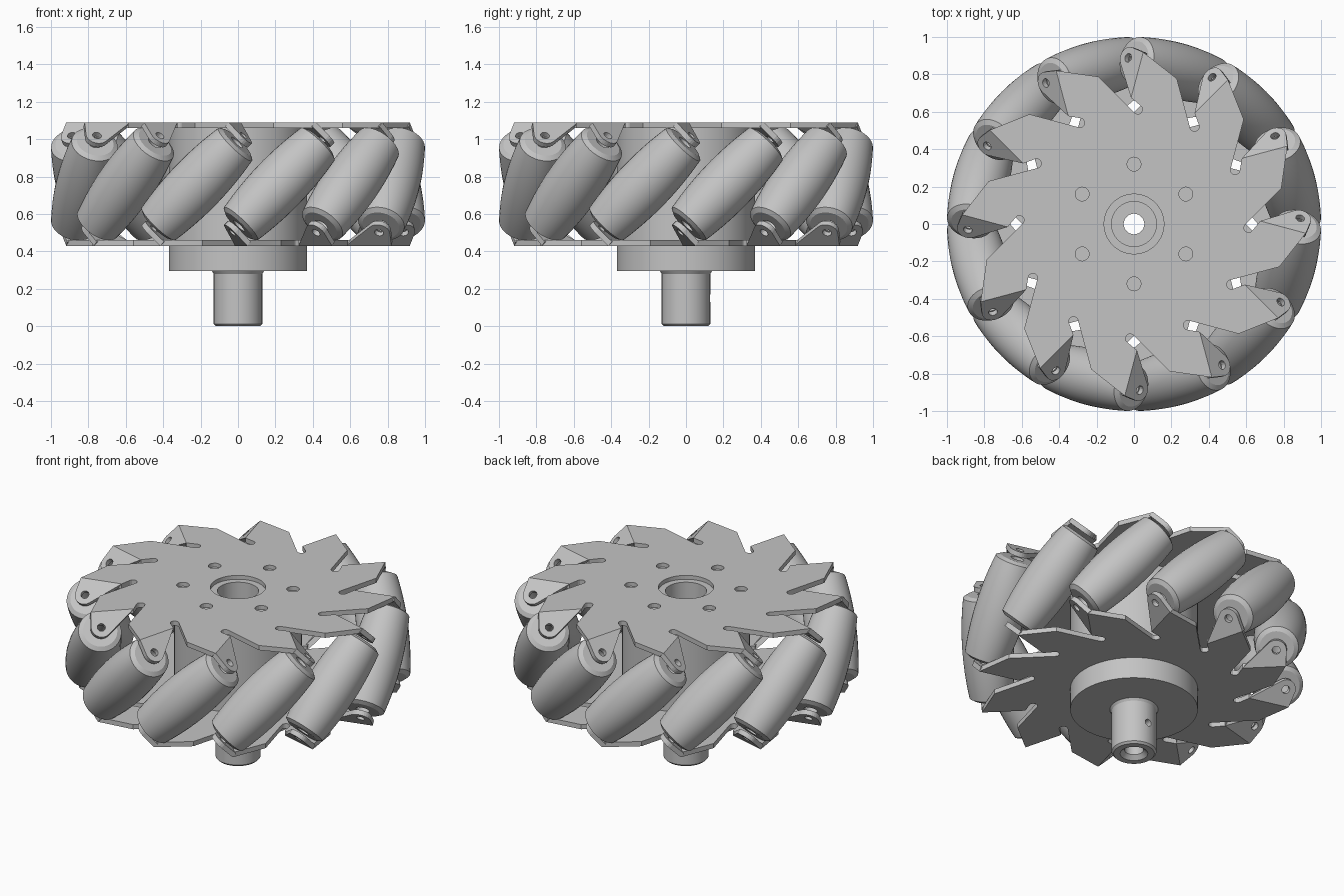
import bpy
import bmesh
from math import cos, sin, pi, radians
from mathutils import Matrix, Vector

cube = bpy.data.objects.get("Cube")
if cube:
    bpy.data.objects.remove(cube, do_unlink=True)

COUNT = 12
MID_Z = 0.76        # height of the roller centres
HALF = 0.33         # half the height between outer plate faces
AXIS_R = 0.85       # distance of the roller axes from the centre
FOLD = 0.19         # sideways offset of each lug's fold line
THICK = 0.03

metal = bpy.data.materials.new("grey metal")
metal.use_nodes = True
GREY = (0.55, 0.55, 0.55, 1)
metal.diffuse_color = GREY
metal.node_tree.nodes["Principled BSDF"].inputs["Base Color"].default_value = GREY


def finish(bm, name, smooth=False):
    bmesh.ops.recalc_face_normals(bm, faces=bm.faces)
    mesh = bpy.data.meshes.new(name)
    bm.to_mesh(mesh)
    bm.free()
    mesh.materials.append(metal)
    if smooth:
        for p in mesh.polygons:
            p.use_smooth = True
        mesh.set_sharp_from_angle(angle=radians(30))
    return mesh


def place(name, mesh, matrix):
    ob = bpy.data.objects.new(name, mesh)
    bpy.context.collection.objects.link(ob)
    ob.matrix_world = matrix
    return ob


def circle(x, y, r, n=20):
    return [(x + r * cos(2 * pi * i / n), y + r * sin(2 * pi * i / n)) for i in range(n)]


def sheet(name, loops, matrix):
    """Flat sheet with holes, its outer face on z = 0, moved by a matrix."""
    bm = bmesh.new()
    for loop in loops:
        vs = [bm.verts.new((x, y, 0)) for x, y in loop]
        for a, b in zip(vs, vs[1:] + vs[:1]):
            bm.edges.new((a, b))
    bmesh.ops.triangle_fill(bm, edges=bm.edges[:], use_beauty=True, normal=(0, 0, 1))
    ext = bmesh.ops.extrude_face_region(bm, geom=bm.faces[:], use_keep_orig=True)
    bmesh.ops.translate(bm, vec=(0, 0, -THICK),
                        verts=[g for g in ext["geom"] if isinstance(g, bmesh.types.BMVert)])
    bm.transform(matrix)
    return finish(bm, name)


def lathe(name, profile, sides):
    """Closed (radius, height) profile turned about z."""
    bm = bmesh.new()
    rings = [[bm.verts.new((r * cos(2 * pi * i / sides), r * sin(2 * pi * i / sides), z))
              for i in range(sides)] for r, z in profile]
    for a, b in zip(rings, rings[1:] + rings[:1]):
        for i in range(sides):
            j = (i + 1) % sides
            bm.faces.new((a[i], a[j], b[j], b[i]))
    return finish(bm, name, True)


# Hub: flange, drum, shaft and stepped bore in one turned piece
hub = place("hub", lathe("hub", [
    (0.08, 0), (0.118, 0), (0.13, 0.012), (0.13, 0.28), (0.14, 0.295), (0.37, 0.295),
    (0.37, 1.065), (0.12, 1.065), (0.12, 0.45), (0.055, 0.45), (0.055, 0.025)], 64),
    Matrix())

# Set screw hole in the back of the shaft
bpy.ops.mesh.primitive_cylinder_add(vertices=20, radius=0.022, depth=0.16,
                                    location=(0, 0.12, 0.15), rotation=(pi / 2, 0, 0))
cutter = bpy.context.object
cutter.name = "screw_hole_cutter"
cutter.hide_render = True
mod = hub.modifiers.new("screw_hole", "BOOLEAN")
mod.operation = "DIFFERENCE"
mod.object = cutter
mod.solver = "EXACT"
bpy.context.view_layer.objects.active = hub
bpy.ops.object.modifier_apply(modifier=mod.name)
bpy.data.objects.remove(cutter, do_unlink=True)

# Plate outline: one arm and one rounded slot, repeated around (x outward, y sideways)
slot = Vector((0.597, 0.139))
along = Vector((0.42, 0.907)).normalized()
across = Vector((along.y, -along.x))
arm = [Vector((0.81, -0.02)), Vector((0.90, FOLD)), Vector((0.648, FOLD))]
for i in range(7):
    a = pi * i / 6
    arm.append(slot + 0.025 * (cos(a) * across - sin(a) * along))
outline = []
for k in range(COUNT):
    turn = Matrix.Rotation(2 * pi * k / COUNT, 2)
    outline += [tuple(turn @ p) for p in arm]
bolt_holes = [circle(0.32 * cos(radians(15 + 60 * k)), 0.32 * sin(radians(15 + 60 * k)), 0.037)
              for k in range(6)]
plate = sheet("plate", [outline, circle(0, 0, 0.16, 48)] + bolt_holes,
              Matrix.Translation((0, 0, HALF)))

# Lug: rounded ear folded 45 degrees off the plate, square to the roller axis
reach = 0.07 * 2 ** 0.5
ear = [(0.648, 0)]
for i in range(10):
    a = radians(130 - 130 * i / 9)
    ear.append((AXIS_R + 0.06 * cos(a), reach + 0.06 * sin(a)))
ear.append((0.90, 0))
h = 0.5 ** 0.5
fold = Matrix(((1, 0, 0, 0), (0, h, h, FOLD), (0, -h, h, HALF), (0, 0, 0, 1)))
lug = sheet("lug", [ear, circle(AXIS_R, reach, 0.024, 16)], fold)

# Barrel roller with chamfered, recessed ends
barrel = [(0.15 - 0.27 * t * t, t) for t in [0.3 * i / 8 for i in range(-8, 9)]]
roller = lathe("roller", [(0.04, -0.26), (0.04, -0.315), (0.10, -0.315)] + barrel +
               [(0.10, 0.315), (0.04, 0.315), (0.04, 0.26)], 36)
tilt = Matrix.Translation((AXIS_R, 0, 0)) @ Matrix.Rotation(-pi / 4, 4, "X")

# Assembly: the lower side is the upper side flipped about a roller's radial line
flip = Matrix.Rotation(pi, 4, "X")
lift = Matrix.Translation((0, 0, MID_Z))
for side, turn_over in (("upper", Matrix()), ("lower", flip)):
    place(side + "_plate", plate, lift @ Matrix.Rotation(radians(75), 4, "Z") @ turn_over)
for k in range(COUNT):
    base = lift @ Matrix.Rotation(radians(75 + 360 * k / COUNT), 4, "Z")
    place(f"roller_{k + 1}", roller, base @ tilt)
    place(f"upper_lug_{k + 1}", lug, base)
    place(f"lower_lug_{k + 1}", lug, base @ flip)
